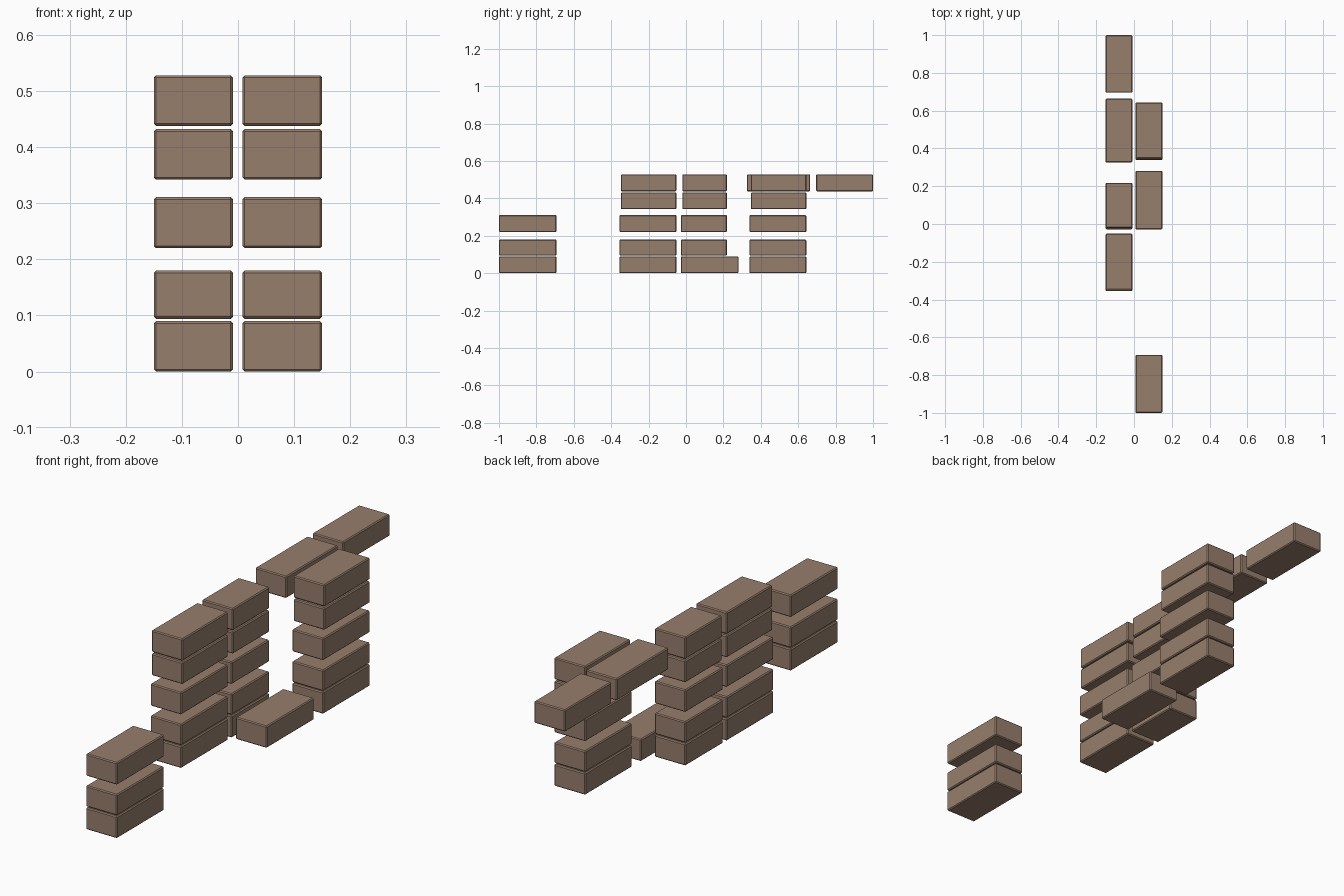
import bpy
import bmesh

if "Cube" in bpy.data.objects:
    bpy.data.objects.remove(bpy.data.objects["Cube"])

stone = bpy.data.materials.new("brown_stone")
stone.diffuse_color = (0.31, 0.21, 0.15, 1)
stone.use_nodes = True
stone.node_tree.nodes["Principled BSDF"].inputs["Base Color"].default_value = stone.diffuse_color

LEFT, RIGHT = (-0.15, -0.009), (0.008, 0.15)
ROWS = [(0.0, 0.09), (0.094, 0.18), (0.22, 0.311), (0.342, 0.432), (0.438, 0.528)]


def brick(name, xs, ys, zs, chamfer=0.004):
    """One chamfered brick spanning the given ranges."""
    bm = bmesh.new()
    bmesh.ops.create_cube(bm, size=1)
    for v in bm.verts:
        v.co = [(r[0] + r[1]) / 2 + c * (r[1] - r[0]) for c, r in zip(v.co, (xs, ys, zs))]
    bmesh.ops.bevel(bm, geom=bm.edges[:], offset=chamfer, segments=1, affect='EDGES')
    mesh = bpy.data.meshes.new(name)
    bm.to_mesh(mesh)
    bm.free()
    mesh.materials.append(stone)
    bpy.context.collection.objects.link(bpy.data.objects.new(name, mesh))


def stack(name, xs, low_y, high_y, count):
    """A column of bricks; the upper two rows are slightly shorter at the front."""
    for i in range(count):
        brick(f"{name}_{i + 1}", xs, low_y if i < 3 else high_y, ROWS[i])


# stacked columns
stack("front_stack_brick", RIGHT, (-1.0, -0.693), None, 3)
stack("long_stack_brick", LEFT, (-0.356, -0.051), (-0.348, -0.051), 5)
stack("short_stack_brick", LEFT, (-0.028, 0.218), (-0.02, 0.218), 5)
stack("back_stack_brick", RIGHT, (0.339, 0.643), (0.347, 0.643), 5)

# single bricks
brick("ground_brick", RIGHT, (-0.028, 0.281), ROWS[0])
brick("upper_long_brick", LEFT, (0.326, 0.664), ROWS[4])
brick("upper_end_brick", LEFT, (0.696, 1.0), ROWS[4])
